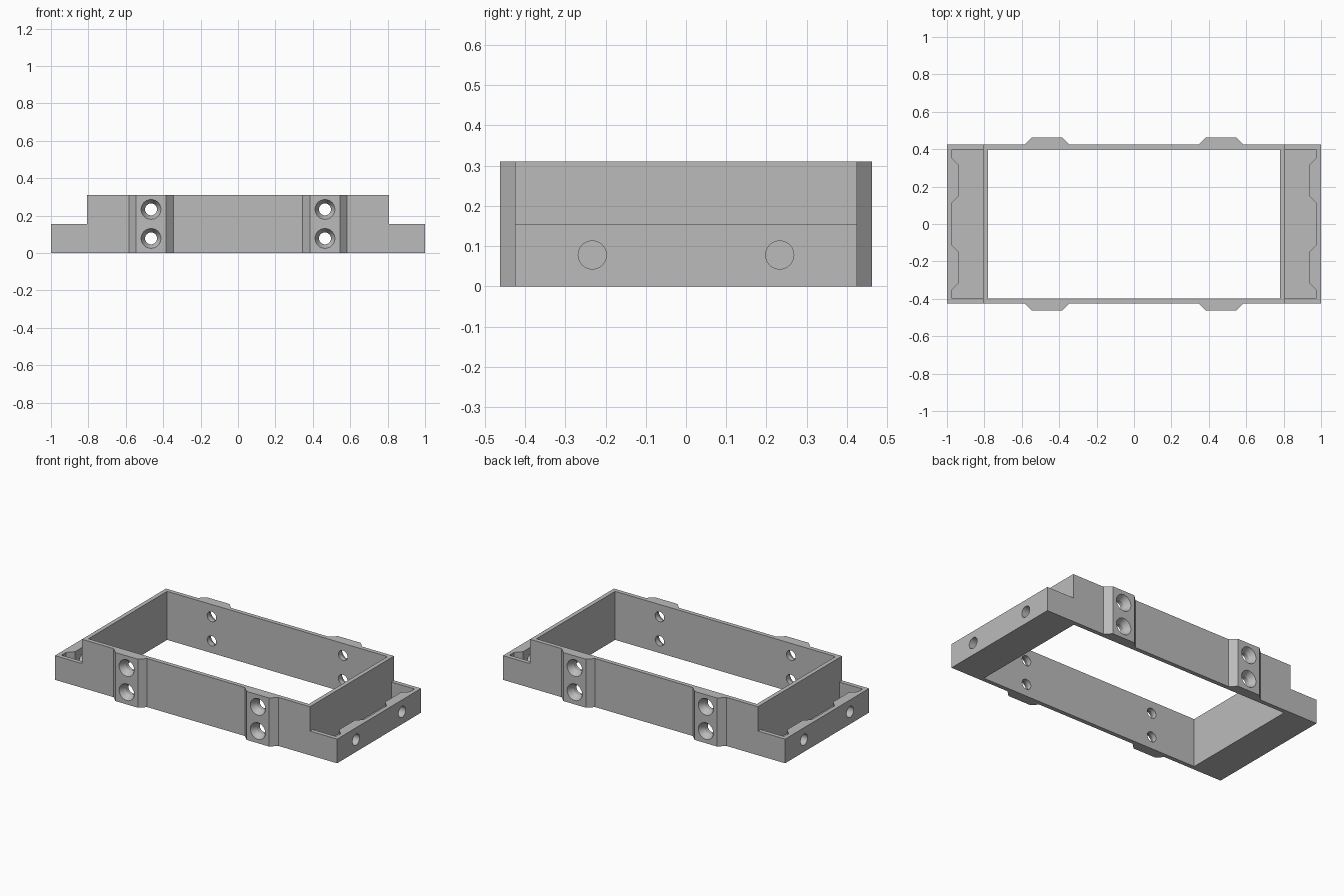
import bpy, bmesh
from math import radians
from mathutils import Matrix

cube = bpy.data.objects.get("Cube")
if cube:
    bpy.data.objects.remove(cube, do_unlink=True)

# Main dimensions
HALF_X, HALF_Y, STEP_X = 1.0, 0.425, 0.808
TOP, STEP_Z, WALL = 0.311, 0.155, 0.027
PAD = 0.038                      # how far the screw pads stand out
PAD_FOOT, PAD_FACE = 0.119, 0.08  # half widths of the pads
BOLT_X, END_Y = 0.465, 0.233
LOW_Z, HIGH_Z = 0.078, 0.233

grey = bpy.data.materials.new("plain grey")
grey.use_nodes = True
colour = (0.5, 0.5, 0.5, 1)
grey.diffuse_color = colour
grey.node_tree.nodes["Principled BSDF"].inputs["Base Color"].default_value = colour


def make_object(name, bm):
    bmesh.ops.recalc_face_normals(bm, faces=bm.faces)
    mesh = bpy.data.meshes.new(name)
    bm.to_mesh(mesh)
    bm.free()
    mesh.materials.append(grey)
    obj = bpy.data.objects.new(name, mesh)
    bpy.context.collection.objects.link(obj)
    return obj


def prism(name, outline, z0, z1):
    bm = bmesh.new()
    face = bm.faces.new([bm.verts.new((x, y, z0)) for x, y in outline])
    new = bmesh.ops.extrude_face_region(bm, geom=[face])["geom"]
    verts = [v for v in new if isinstance(v, bmesh.types.BMVert)]
    bmesh.ops.translate(bm, verts=verts, vec=(0, 0, z1 - z0))
    return make_object(name, bm)


def rectangle(x0, x1, y):
    return [(x0, -y), (x1, -y), (x1, y), (x0, y)]


def round_cutter(name, profile, place):
    """Revolve (distance, radius) pairs about local z, then place the result."""
    bm = bmesh.new()
    verts = [bm.verts.new((r, 0, d)) for d, r in profile]
    edges = [bm.edges.new(pair) for pair in zip(verts, verts[1:])]
    bmesh.ops.spin(bm, geom=verts + edges, axis=(0, 0, 1), cent=(0, 0, 0),
                   angle=radians(360), steps=40)
    bmesh.ops.remove_doubles(bm, verts=bm.verts, dist=0.0001)
    bmesh.ops.transform(bm, matrix=place, verts=bm.verts)
    return make_object(name, bm)


def pad_bumps(centres, base, out):
    """Points of trapezoid bumps along an edge, as (along, across)."""
    return [(c + d, base + o) for c in centres
            for d, o in ((-PAD_FOOT, 0), (-PAD_FACE, out), (PAD_FACE, out), (PAD_FOOT, 0))]


# Outer block with four screw pads
side = [(-HALF_X, HALF_Y)] + pad_bumps((-BOLT_X, BOLT_X), HALF_Y, PAD) + [(HALF_X, HALF_Y)]
frame = prism("frame", side + [(-x, -y) for x, y in side], 0, TOP)

# Central opening
cutters = [prism("opening_cutter", rectangle(-STEP_X + WALL, STEP_X - WALL, HALF_Y - WALL), -0.1, 0.5)]

inner_x, inner_y = HALF_X - WALL, HALF_Y - WALL
for s in (-1, 1):
    # Lowered ends, with a tray whose outer wall thickens at the holes
    cutters.append(prism("step_cutter", rectangle(s * STEP_X, s * 1.2, 0.6), STEP_Z, 0.5))
    bumps = [(s * x, y) for y, x in pad_bumps((-END_Y, END_Y), inner_x, -PAD)]
    tray = [(s * STEP_X, -inner_y), (s * inner_x, -inner_y)] + bumps
    tray += [(s * inner_x, inner_y), (s * STEP_X, inner_y)]
    cutters.append(prism("tray_cutter", tray, WALL, 0.4))

    for t in (-1, 1):
        # Plain holes through the end walls
        place = Matrix.Translation((s * 0.9, t * END_Y, LOW_Z)) @ Matrix.Rotation(radians(s * 90), 4, "Y")
        cutters.append(round_cutter("end_hole_cutter", [(0, 0), (0, 0.035), (0.2, 0.035), (0.2, 0)], place))

        # Countersunk holes through the side pads
        for z in (LOW_Z, HIGH_Z):
            place = Matrix.Translation((s * BOLT_X, t * HALF_Y, z)) @ Matrix.Rotation(radians(-t * 90), 4, "X")
            profile = [(-0.1, 0), (-0.1, 0.032), (0, 0.032), (PAD, 0.053), (0.1, 0.053), (0.1, 0)]
            cutters.append(round_cutter("side_hole_cutter", profile, place))

# Cut everything and tidy up
bpy.ops.object.select_all(action="DESELECT")
bpy.context.view_layer.objects.active = frame
frame.select_set(True)
for cutter in cutters:
    cutter.hide_render = True
    cut = frame.modifiers.new("cut", "BOOLEAN")
    cut.operation, cut.solver, cut.object = "DIFFERENCE", "EXACT", cutter
    bpy.ops.object.modifier_apply(modifier=cut.name)
    bpy.data.objects.remove(cutter, do_unlink=True)
bpy.ops.object.shade_smooth_by_angle(angle=radians(25))
